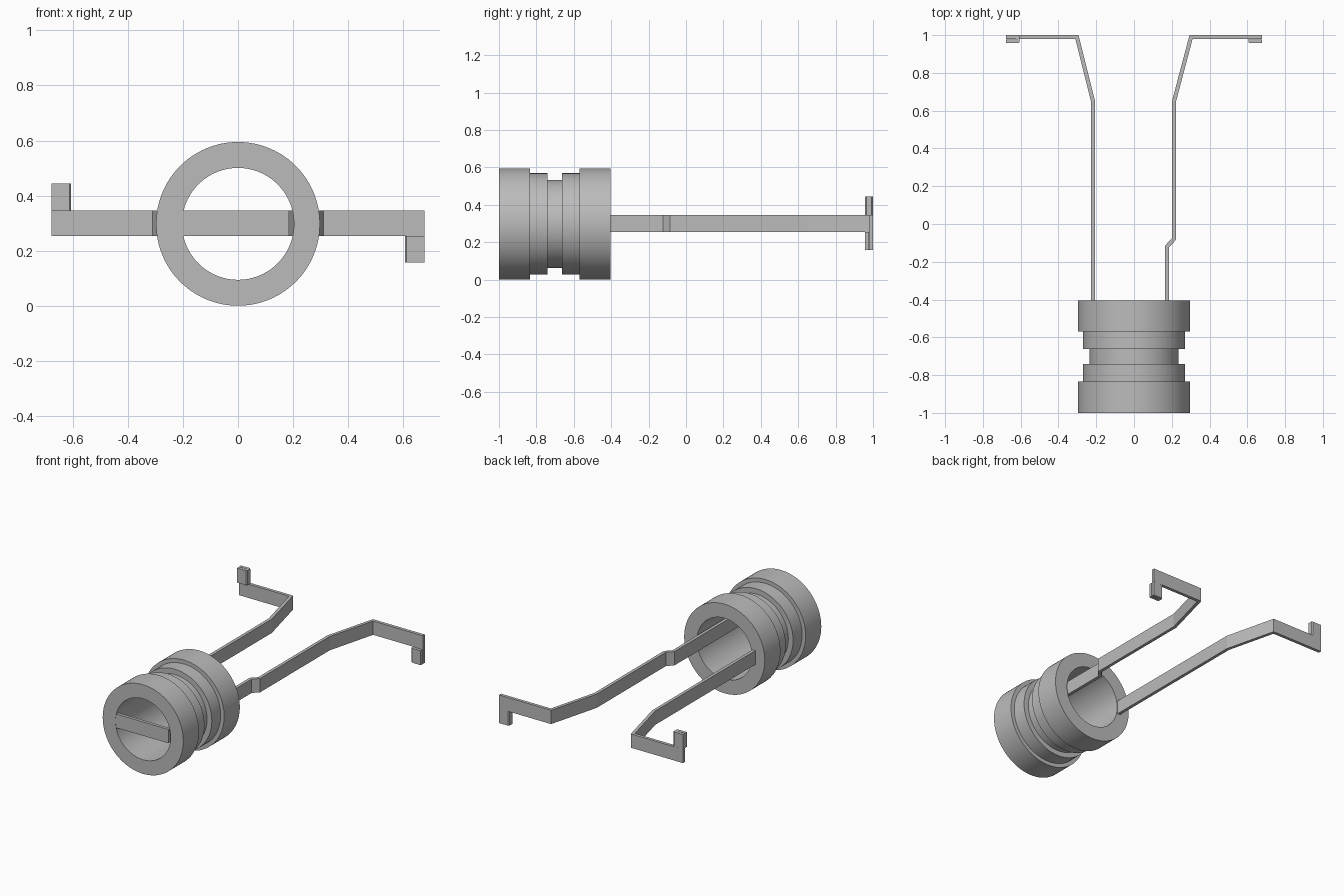
import bpy, bmesh, math
from mathutils import Vector

cube = bpy.data.objects.get("Cube")
if cube:
    bpy.data.objects.remove(cube, do_unlink=True)

grey = bpy.data.materials.new("plain grey")
grey.use_nodes = True
colour = (0.5, 0.5, 0.5, 1)
grey.diffuse_color = colour
grey.node_tree.nodes["Principled BSDF"].inputs["Base Color"].default_value = colour

AXIS_Z = 0.298
STRAP_LOW, STRAP_HIGH = 0.254, 0.346


def finish(name, bm):
    bmesh.ops.recalc_face_normals(bm, faces=bm.faces)
    mesh = bpy.data.meshes.new(name)
    bm.to_mesh(mesh)
    bm.free()
    mesh.materials.append(grey)
    obj = bpy.data.objects.new(name, mesh)
    bpy.context.collection.objects.link(obj)
    return obj


def prism(name, outline, low, high):
    """Extrude a plan outline upwards."""
    bm = bmesh.new()
    face = bm.faces.new([bm.verts.new((x, y, low)) for x, y in outline])
    top = bmesh.ops.extrude_face_region(bm, geom=[face])["geom"]
    verts = [g for g in top if isinstance(g, bmesh.types.BMVert)]
    bmesh.ops.translate(bm, verts=verts, vec=(0, 0, high - low))
    return finish(name, bm)


def ribbon(path, width):
    """Outline of a sheet of even thickness with mitred bends."""
    pts = [Vector(p) for p in path]
    left, right = [], []
    for i, p in enumerate(pts):
        before = (p - pts[i - 1]).normalized() if i else None
        after = (pts[i + 1] - p).normalized() if i < len(pts) - 1 else None
        a, b = before or after, after or before
        na, nb = Vector((-a.y, a.x)), Vector((-b.y, b.x))
        offset = (na + nb) * (width / 2) / (1 + na.dot(nb))
        left.append(p + offset)
        right.append(p - offset)
    return left + right[::-1]


# Grooved sleeve: closed profile of (radius, y) spun about the y axis
profile = [(0.203, -1), (0.297, -1), (0.297, -0.835), (0.271, -0.835),
           (0.271, -0.74), (0.236, -0.74), (0.236, -0.663), (0.271, -0.663),
           (0.271, -0.57), (0.297, -0.57), (0.297, -0.405), (0.203, -0.405)]
bm = bmesh.new()
ring = [bm.verts.new((r, y, AXIS_Z)) for r, y in profile]
edges = [bm.edges.new((ring[i - 1], ring[i])) for i in range(len(ring))]
bmesh.ops.spin(bm, geom=ring + edges, cent=(0, 0, AXIS_Z), axis=(0, 1, 0),
               angle=math.tau, steps=96, use_merge=True)
bmesh.ops.remove_doubles(bm, verts=bm.verts, dist=0.0001)
sleeve = finish("grooved_sleeve", bm)
bpy.ops.object.select_all(action="DESELECT")
bpy.context.view_layer.objects.active = sleeve
sleeve.select_set(True)
bpy.ops.object.shade_smooth_by_angle(angle=math.radians(30))

# Bent strap: both arms and the bar across the sleeve mouth
path = [(0.677, 0.99), (0.302, 0.99), (0.212, 0.65), (0.212, -0.08),
        (0.175, -0.118), (0.175, -0.988), (-0.217, -0.988),
        (-0.217, 0.65), (-0.302, 0.99), (-0.677, 0.99)]
prism("bent_strap", ribbon(path, 0.021), STRAP_LOW, STRAP_HIGH)

# Folded end tabs: one turned down, one turned up
fold = [(0.677, 1), (0.612, 1), (0.605, 0.993), (0.605, 0.964),
        (0.612, 0.957), (0.677, 0.957), (0.677, 0.977), (0.625, 0.977),
        (0.625, 0.98), (0.677, 0.98)]
for name, side, low, high in (("left_tab", 1, 0.158, STRAP_LOW),
                              ("right_tab", -1, STRAP_HIGH, 0.444)):
    prism(name, [(side * x, y) for x, y in fold], low, high)
